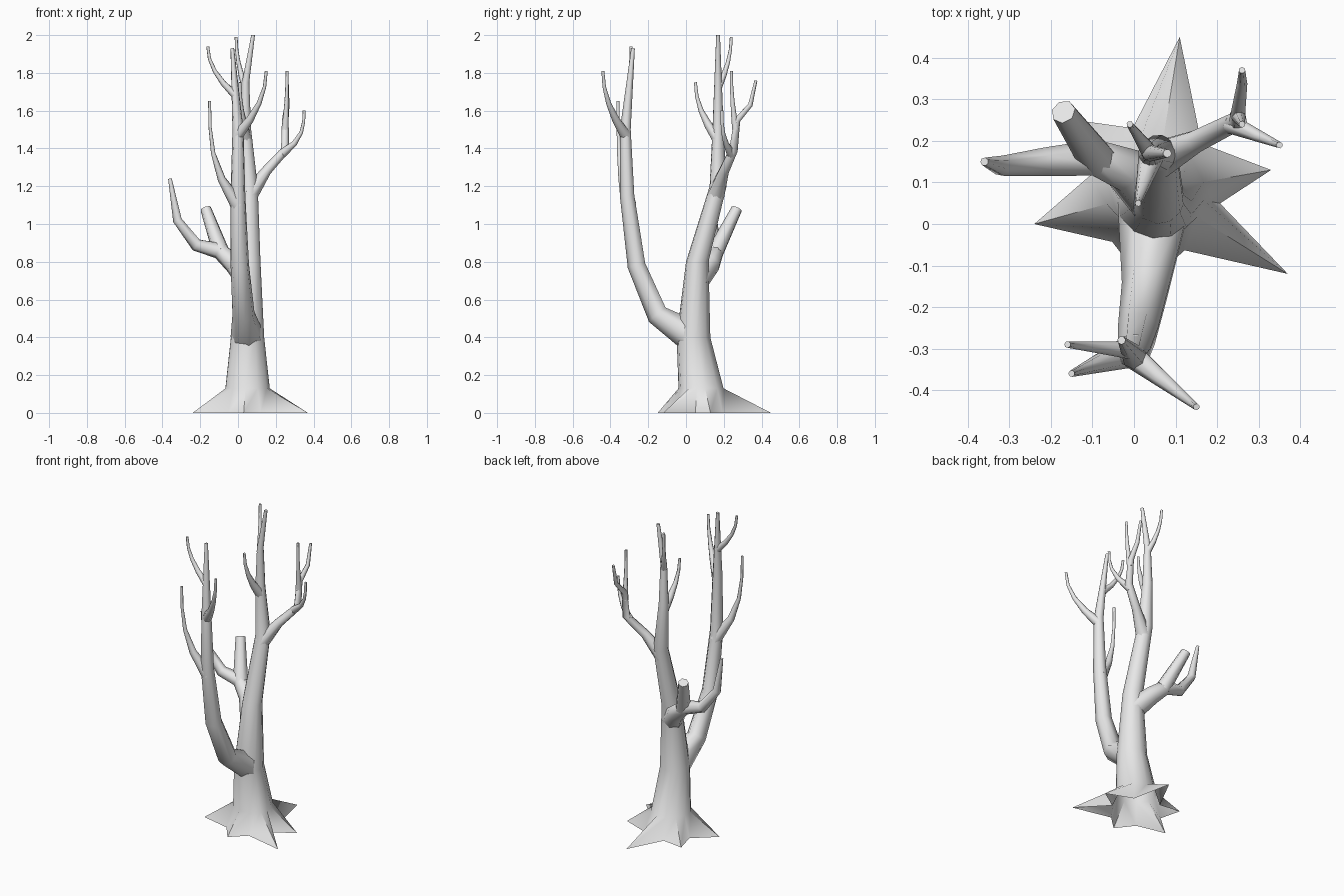
import bpy
import math
from mathutils import Vector

default_cube = bpy.data.objects.get("Cube")
if default_cube:
    bpy.data.objects.remove(default_cube)

grey = (0.8, 0.8, 0.8, 1)
bark = bpy.data.materials.new("grey_bark")
bark.use_nodes = True
bark.diffuse_color = grey
bark.node_tree.nodes["Principled BSDF"].inputs["Base Color"].default_value = grey


def skin(name, rings, closed_start=True):
    """Bridge rings of equal size into a smooth tube with a closed end."""
    count = len(rings[0])
    verts = [point for ring in rings for point in ring]
    faces = []
    for start in range(0, len(verts) - count, count):
        for i in range(count):
            low, low_next = start + i, start + (i + 1) % count
            faces.append((low, low_next, low_next + count, low + count))
    faces.append(range(len(verts) - count, len(verts)))
    if closed_start:
        faces.append(range(count - 1, -1, -1))
    mesh = bpy.data.meshes.new(name)
    mesh.from_pydata(verts, [], [tuple(face) for face in faces])
    mesh.materials.append(bark)
    mesh.shade_smooth()
    mesh.set_sharp_from_angle(angle=math.radians(60))
    bpy.context.collection.objects.link(bpy.data.objects.new(name, mesh))


def limb(name, *stations, sides=7):
    """Tapered limb through stations (x, y, z, radius); returns its path."""
    path = [Vector(station) for station in stations]
    side = Vector((0.3, 1, 0.2))
    rings = []
    for i, station in enumerate(path):
        before = path[max(i - 1, 0)].xyz
        after = path[min(i + 1, len(path) - 1)].xyz
        centre = station.xyz
        axis = (centre - before).normalized() + (after - centre).normalized()
        axis.normalize()
        side = (side - axis * side.dot(axis)).normalized()
        other = axis.cross(side)
        ring = []
        for s in range(sides):
            turn = math.tau * s / sides
            ring.append(centre + station.w * (side * math.cos(turn) + other * math.sin(turn)))
        rings.append(ring)
    skin(name, rings)
    return path


def along(path, height):
    """Centre and radius of a limb at the given height."""
    for low, high in zip(path, path[1:]):
        if low.z <= height <= high.z:
            return low.lerp(high, (height - low.z) / (high.z - low.z))


def twig(name, parent, height, tip, bend=2, steps=4):
    """Twig that leaves its parent sideways and curves upright towards the tip."""
    base = along(parent, height)
    end = Vector((*tip, 0.008))
    stations = []
    for i in range(steps + 1):
        rise = i / steps
        reach = 1 - (1 - rise) ** bend
        station = base.lerp(end, reach)
        station.z = base.z + (end.z - base.z) * rise
        stations.append(station)
    limb(name, *stations)


# Star-shaped roots: pointed tips with an even valley between neighbours
middle = Vector((0.05, 0.08))
valley_reach = 0.16
root_tips = [Vector(tip) - middle for tip in (
    (0.37, -0.12), (0.33, 0.13), (0.11, 0.45), (-0.14, 0.25), (-0.24, 0), (0.03, -0.15))]
root_outline = []
for tip, next_tip in zip(root_tips, root_tips[1:] + root_tips[:1]):
    angle = math.atan2(tip.y, tip.x)
    gap = (math.atan2(next_tip.y, next_tip.x) - angle) % math.tau
    root_outline.append((angle, tip.length))
    root_outline.append((angle + gap / 2, valley_reach))


def root_ring(x, y, z, reaches):
    return [(x + reach * math.cos(angle), y + reach * math.sin(angle), z)
            for (angle, _), reach in zip(root_outline, reaches)]


# Trunk rising from the roots, open underneath
trunk = [Vector(station) for station in (
    (0.05, 0.08, 0.13, 0.12), (0.05, 0.04, 0.4, 0.09), (0.06, 0.06, 0.8, 0.06),
    (0.06, 0.17, 1.2, 0.045), (0.04, 0.17, 1.5, 0.03), (0.04, 0.17, 1.75, 0.02),
    (0.08, 0.17, 2, 0.01))]
trunk_rings = [root_ring(middle.x, middle.y, 0, [reach for _, reach in root_outline])]
for station in trunk:
    trunk_rings.append(root_ring(*station.xyz, [station.w] * len(root_outline)))
skin("trunk_and_roots", trunk_rings, closed_start=False)
twig("top_back_twig", trunk, 1.72, (-0.01, 0.24, 1.99))
twig("top_front_twig", trunk, 1.45, (0.01, 0.05, 1.75))

# Left bough ending in a curved tip, with two more twigs
left_bough = limb("left_bough", along(trunk, 1.15), (0.15, 0.2, 1.28, 0.028),
                  (0.25, 0.25, 1.39, 0.024), (0.25, 0.27, 1.55, 0.018),
                  (0.26, 0.34, 1.63, 0.013), (0.26, 0.37, 1.76, 0.008))
twig("left_upright_twig", left_bough, 1.5, (0.26, 0.24, 1.81))
twig("left_outer_twig", left_bough, 1.37, (0.35, 0.19, 1.6), bend=3)

# Right bough with a broken stump
right_bough = limb("right_bough", along(trunk, 0.7), (-0.02, 0.13, 0.79, 0.055),
                   (-0.1, 0.16, 0.86, 0.045), (-0.22, 0.15, 0.89, 0.035),
                   (-0.32, 0.14, 1.02, 0.025), (-0.36, 0.15, 1.24, 0.01))
limb("broken_stump", along(right_bough, 0.85), (-0.17, 0.27, 1.08, 0.03))

# Front bough with three twigs
front_bough = limb("front_bough", along(trunk, 0.4), (0.03, -0.15, 0.52, 0.06),
                   (0.01, -0.26, 0.78, 0.05), (0, -0.31, 1.15, 0.04),
                   (0, -0.32, 1.5, 0.03), (-0.03, -0.28, 1.93, 0.01))
twig("front_low_twig", front_bough, 1.1, (-0.15, -0.36, 1.65), bend=3)
twig("front_outer_twig", front_bough, 1.47, (0.15, -0.44, 1.81))
twig("front_high_twig", front_bough, 1.68, (-0.16, -0.29, 1.94))
